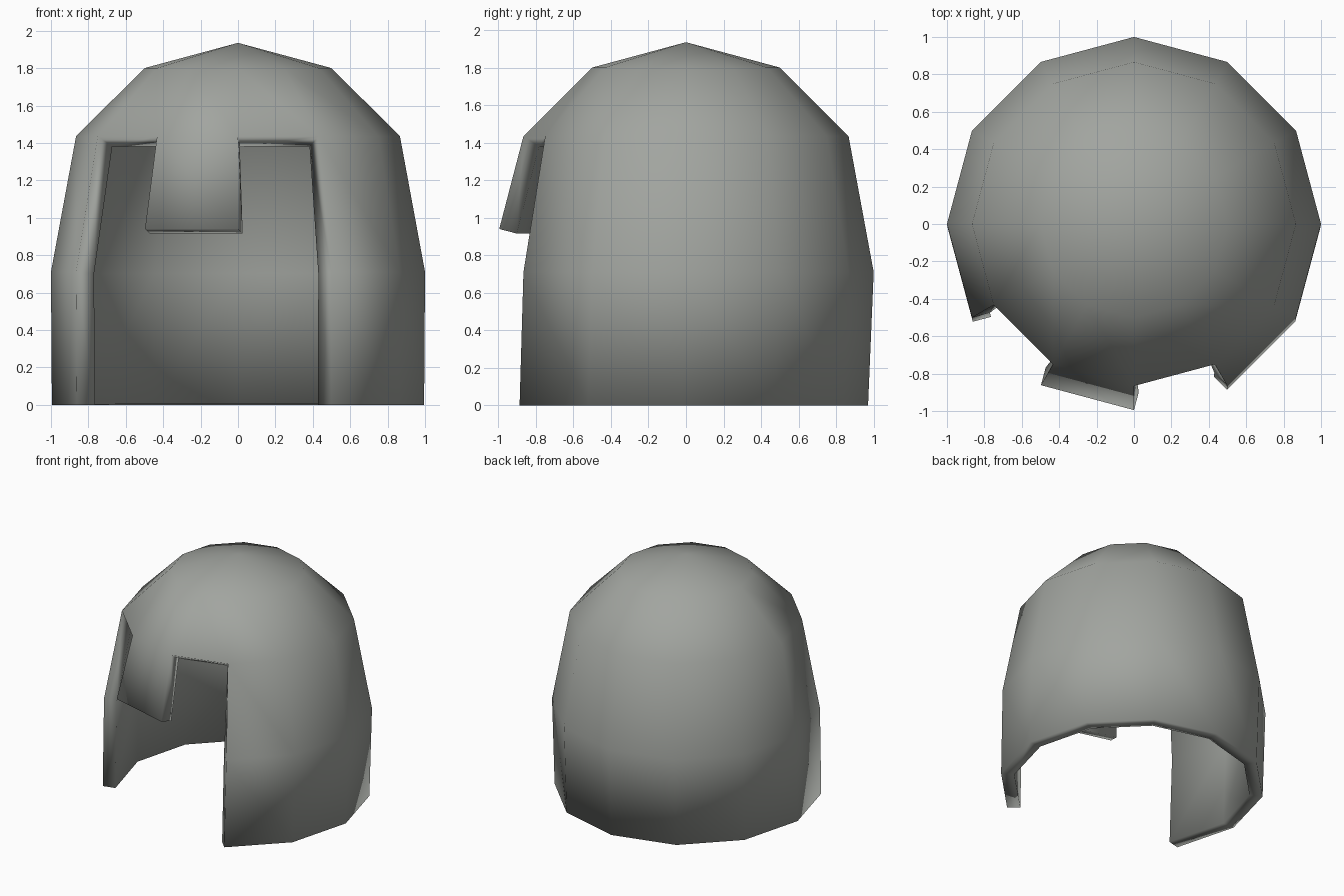
import bpy, bmesh, math

if "Cube" in bpy.data.objects:
    bpy.data.objects.remove(bpy.data.objects["Cube"])

SIDES = 12
# rings: radius, height, shift in y
RINGS = [(0.5, 1.80, 0.0), (0.866, 1.435, 0.0), (1.0, 0.71, 0.0), (0.995, 0.0, -0.025)]
OPENING = (7, 8, 9)   # side faces left out for the face opening
NOSE = 8              # side face that carries the nose guard


def ring(bm, r, z, shift):
    step = 2 * math.pi / SIDES
    return [bm.verts.new((r * math.cos(i * step), r * math.sin(i * step) + shift, z))
            for i in range(SIDES)]


bm = bmesh.new()
rows = [ring(bm, *data) for data in RINGS]

# crown
apex = bm.verts.new((0, 0, 1.935))
for i in range(SIDES):
    bm.faces.new((apex, rows[0][i], rows[0][(i + 1) % SIDES]))

# dome and walls, with the opening left out below the brow
for k in range(len(rows) - 1):
    for i in range(SIDES):
        if k > 0 and i in OPENING:
            continue
        j = (i + 1) % SIDES
        bm.faces.new((rows[k][i], rows[k + 1][i], rows[k + 1][j], rows[k][j]))

# nose guard hanging from the brow
tip = []
for i in (NOSE, NOSE + 1):
    a = i * 2 * math.pi / SIDES
    tip.append(bm.verts.new((0.995 * math.cos(a), 0.995 * math.sin(a), 0.94)))
bm.faces.new((rows[1][NOSE], tip[0], tip[1], rows[1][NOSE + 1]))

# remove the unused vertices inside the opening
bmesh.ops.delete(bm, geom=[v for v in bm.verts if not v.link_faces], context='VERTS')
bmesh.ops.recalc_face_normals(bm, faces=bm.faces[:])
for f in bm.faces:
    f.smooth = True

mesh = bpy.data.meshes.new("helmet_shell")
bm.to_mesh(mesh)
bm.free()
helmet = bpy.data.objects.new("helmet_shell", mesh)
bpy.context.collection.objects.link(helmet)

# wall thickness, inward
solid = helmet.modifiers.new("thickness", 'SOLIDIFY')
solid.thickness = 0.1
solid.offset = -1

steel = bpy.data.materials.new("grey steel")
steel.diffuse_color = (0.36, 0.375, 0.35, 1)
steel.use_nodes = True
steel.node_tree.nodes["Principled BSDF"].inputs["Base Color"].default_value = steel.diffuse_color
mesh.materials.append(steel)
